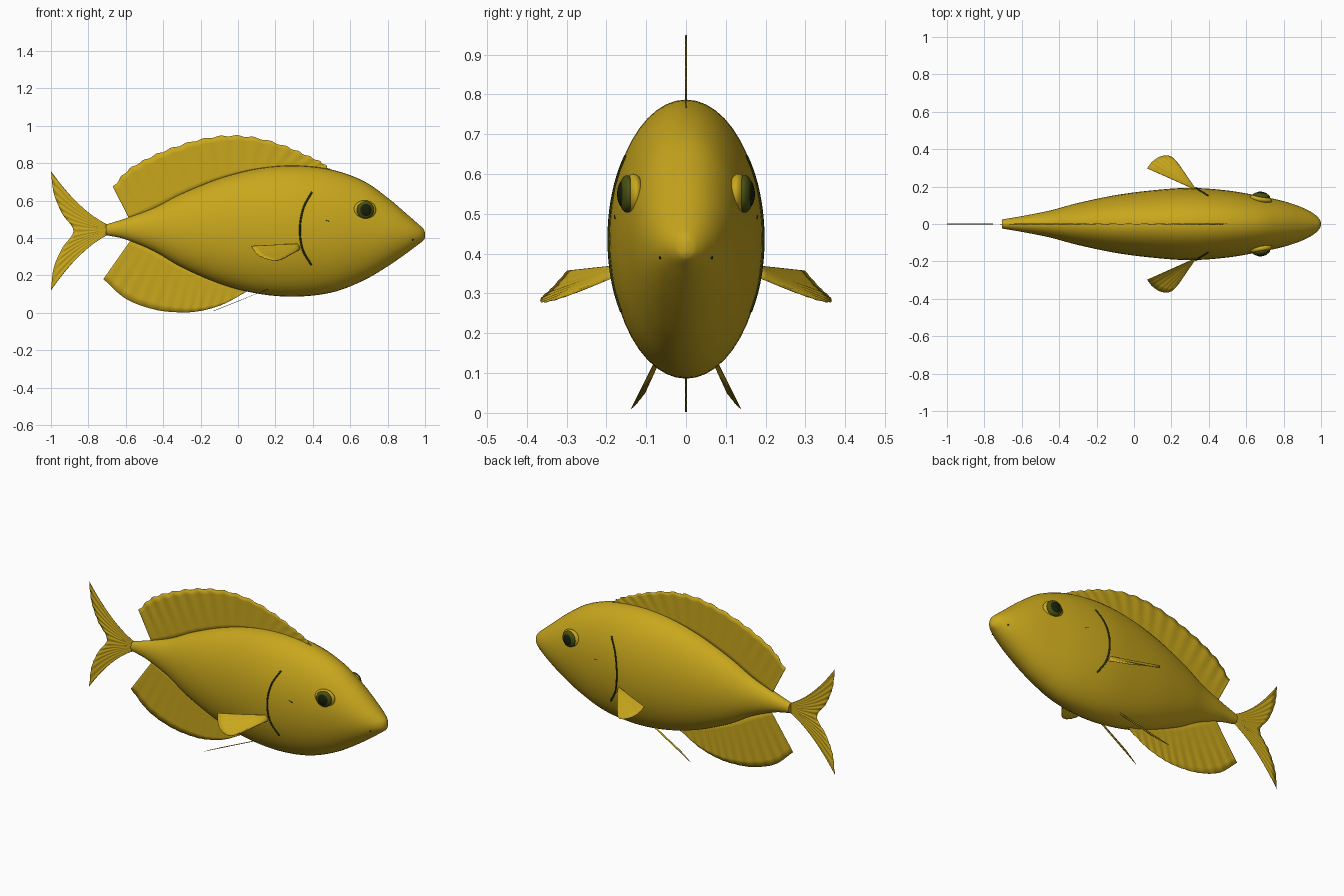
import bpy, math
from mathutils import Vector

if "Cube" in bpy.data.objects:
    bpy.data.objects.remove(bpy.data.objects["Cube"])


def material(name, rgb):
    m = bpy.data.materials.new(name)
    m.use_nodes = True
    m.diffuse_color = (*rgb, 1)
    m.node_tree.nodes["Principled BSDF"].inputs["Base Color"].default_value = (*rgb, 1)
    return m


GOLD = material("gold", (0.58, 0.385, 0.012))
OLIVE = material("olive", (0.065, 0.08, 0.006))
DARK_GREEN = material("dark green", (0.02, 0.032, 0.003))
PUPIL = material("pupil black", (0.01, 0.014, 0.003))


def spline(points, count):
    """Evenly sampled Catmull-Rom curve through points of any dimension."""
    p = [Vector(q) for q in points]
    p = [2 * p[0] - p[1]] + p + [2 * p[-1] - p[-2]]
    out = []
    for k in range(count + 1):
        f = k / count * (len(p) - 3)
        i = min(int(f), len(p) - 4)
        t = f - i
        a, b, c, d = p[i:i + 4]
        out.append(0.5 * (2 * b + (c - a) * t + (2 * a - 5 * b + 4 * c - d) * t ** 2
                          + (3 * b - a - 3 * c + d) * t ** 3))
    return out


def make(name, verts, faces, mat, angle=60):
    mesh = bpy.data.meshes.new(name)
    mesh.from_pydata([tuple(v) for v in verts], [], faces)
    mesh.materials.append(mat)
    ob = bpy.data.objects.new(name, mesh)
    bpy.context.collection.objects.link(ob)
    bpy.ops.object.select_all(action='DESELECT')
    ob.select_set(True)
    bpy.context.view_layer.objects.active = ob
    bpy.ops.object.shade_smooth_by_angle(angle=math.radians(angle))
    return ob


# Body: x, top, bottom, half width
PROFILE = spline([
    (-0.705, 0.472, 0.415, 0.024), (-0.6, 0.505, 0.392, 0.042),
    (-0.45, 0.56, 0.33, 0.072), (-0.3, 0.637, 0.243, 0.112),
    (-0.1, 0.718, 0.156, 0.154), (0.1, 0.77, 0.103, 0.18),
    (0.3, 0.787, 0.086, 0.193), (0.5, 0.765, 0.108, 0.179),
    (0.67, 0.705, 0.172, 0.15), (0.8, 0.615, 0.248, 0.122),
    (0.9, 0.53, 0.317, 0.088), (0.96, 0.478, 0.362, 0.056),
    (0.99, 0.45, 0.385, 0.028), (1.0, 0.428, 0.4, 0.006)], 78)
SEG = 48
verts, faces = [], []
for x, top, low, w in PROFILE:
    for k in range(SEG):
        a = 2 * math.pi * k / SEG
        verts.append((x, w * math.cos(a), (top + low) / 2 + (top - low) / 2 * math.sin(a)))
for r in range(len(PROFILE) - 1):
    for k in range(SEG):
        n = (k + 1) % SEG
        faces.append((r * SEG + k, r * SEG + n, (r + 1) * SEG + n, (r + 1) * SEG + k))
faces.append(tuple(reversed(range(SEG))))
faces.append(tuple(range(len(verts) - SEG, len(verts))))
make("body", verts, faces, GOLD)


def section(x):
    for a, b in zip(PROFILE, PROFILE[1:]):
        if a[0] <= x <= b[0]:
            return a.lerp(b, (x - a[0]) / (b[0] - a[0]))
    return PROFILE[0]


def skin(x, z, side):
    """Point on the side of the body."""
    _, top, low, w = section(x)
    u = (z - (top + low) / 2) / ((top - low) / 2)
    return Vector((x, side * w * math.sqrt(max(0, 1 - u * u)), z))


def fin(name, base, edge, rays, ripple, axis=(0, 1, 0), scallop=0.0, bend=0.0,
        cols=120, rows=8):
    """Thin rippled sheet between a base line and an outer edge; bend curves the rays."""
    base, edge = spline(base, cols), spline(edge, cols)
    axis = Vector(axis)
    verts, faces = [], []
    for k in range(cols + 1):
        phase = math.pi * rays * k / cols
        out = edge[k] + (base[k] - edge[k]).normalized() * scallop * math.sin(phase) ** 2
        for j in range(rows + 1):
            t = j / rows
            v = base[k].lerp(out, t) + axis * ripple * t * math.sin(2 * phase)
            v.z -= bend * (1 - 2 * k / cols) * t * (1 - t)
            verts.append(v)
    for k in range(cols):
        for j in range(rows):
            i = k * (rows + 1) + j
            faces.append((i, i + 1, i + rows + 2, i + rows + 1))
    ob = make(name, verts, faces, GOLD)
    solid = ob.modifiers.new("thickness", 'SOLIDIFY')
    solid.thickness, solid.offset = 0.0015, 0


def flat(points):
    return [(x, 0, z) for x, z in points]


def along(start, end, top, n=12):
    """Base line tucked just inside the back or belly."""
    pts = []
    for k in range(n + 1):
        s = section(start + (end - start) * k / n)
        pts.append((s[0], 0, s[1] - 0.012 if top else s[2] + 0.012))
    return pts


# Single fins
fin("dorsal_fin", along(0.49, -0.58, True),
    flat([(0.495, 0.768), (0.45, 0.805), (0.36, 0.848), (0.25, 0.895), (0.1, 0.938),
          (-0.05, 0.95), (-0.2, 0.93), (-0.35, 0.885), (-0.48, 0.83), (-0.59, 0.765),
          (-0.67, 0.675)]), 17, 0.0018, scallop=0.007, cols=170)
fin("anal_fin", along(0.06, -0.57, False),
    flat([(0.05, 0.115), (-0.08, 0.045), (-0.2, 0.01), (-0.31, 0.002), (-0.45, 0.018),
          (-0.6, 0.075), (-0.72, 0.18)]), 13, 0.0014)
fin("tail_fin", flat([(-0.69, 0.468), (-0.69, 0.445), (-0.69, 0.42)]),
    flat([(-1, 0.757), (-0.985, 0.64), (-0.94, 0.53), (-0.88, 0.438),
          (-0.94, 0.345), (-0.985, 0.24), (-1, 0.12)]), 14, 0.0018, bend=0.15)


def ball(name, center, radii, mat, turn=0.0):
    bpy.ops.mesh.primitive_uv_sphere_add(segments=32, ring_count=16, radius=1, location=center)
    ob = bpy.context.object
    ob.name, ob.scale = name, radii
    ob.rotation_euler.z = turn
    ob.data.materials.append(mat)
    bpy.ops.object.shade_smooth()


def stroke(name, points, radius, mat):
    curve = bpy.data.curves.new(name, 'CURVE')
    curve.dimensions = '3D'
    curve.bevel_depth, curve.bevel_resolution, curve.use_fill_caps = radius, 2, True
    s = curve.splines.new('POLY')
    s.points.add(len(points) - 1)
    for p, q in zip(s.points, points):
        p.co = (*q, 1)
    curve.materials.append(mat)
    ob = bpy.data.objects.new(name, curve)
    bpy.context.collection.objects.link(ob)


# Paired parts
for side, label in ((1, "left"), (-1, "right")):
    def pair(points):
        return [(x, side * y, z) for x, y, z in points]

    fin(label + "_pectoral_fin",
        pair([(0.335, 0.18, 0.37), (0.335, 0.18, 0.355), (0.335, 0.18, 0.34)]),
        pair([(0.07, 0.298, 0.357), (0.1, 0.335, 0.315), (0.145, 0.362, 0.29),
              (0.195, 0.362, 0.278), (0.235, 0.325, 0.285), (0.27, 0.27, 0.305)]),
        10, 0.001, axis=(0, 0, 1), cols=60)
    fin(label + "_pelvic_fin",
        pair([(0.17, 0.078, 0.13), (0.17, 0.072, 0.13), (0.17, 0.066, 0.13)]),
        pair([(-0.13, 0.138, 0.01), (-0.1, 0.125, 0.022), (-0.03, 0.103, 0.05)]),
        5, 0.0005, axis=(0, 0, 1), cols=30)

    # Eye: socket, iris and pupil
    turn = -side * 0.15
    ball(label + "_eye", (0.678, side * 0.132, 0.55), (0.061, 0.025, 0.051), GOLD, turn)
    ball(label + "_iris", (0.682, side * 0.148, 0.55), (0.047, 0.021, 0.047), OLIVE, turn)
    ball(label + "_pupil", (0.683, side * 0.157, 0.55), (0.034, 0.0155, 0.035), PUPIL, turn)

    # Gill slit, cheek mark and nostril
    gill = spline([(0.395, 0.645), (0.35, 0.56), (0.331, 0.45), (0.345, 0.34), (0.392, 0.255)], 28)
    stroke(label + "_gill_slit", [skin(x, z, side) for x, z in gill], 0.005, DARK_GREEN)
    stroke(label + "_cheek_mark", [skin(x, z, side) for x, z in ((0.468, 0.495), (0.49, 0.488))],
           0.0018, DARK_GREEN)
    ball(label + "_nostril", skin(0.935, 0.39, side), (0.005, 0.003, 0.004), DARK_GREEN)
